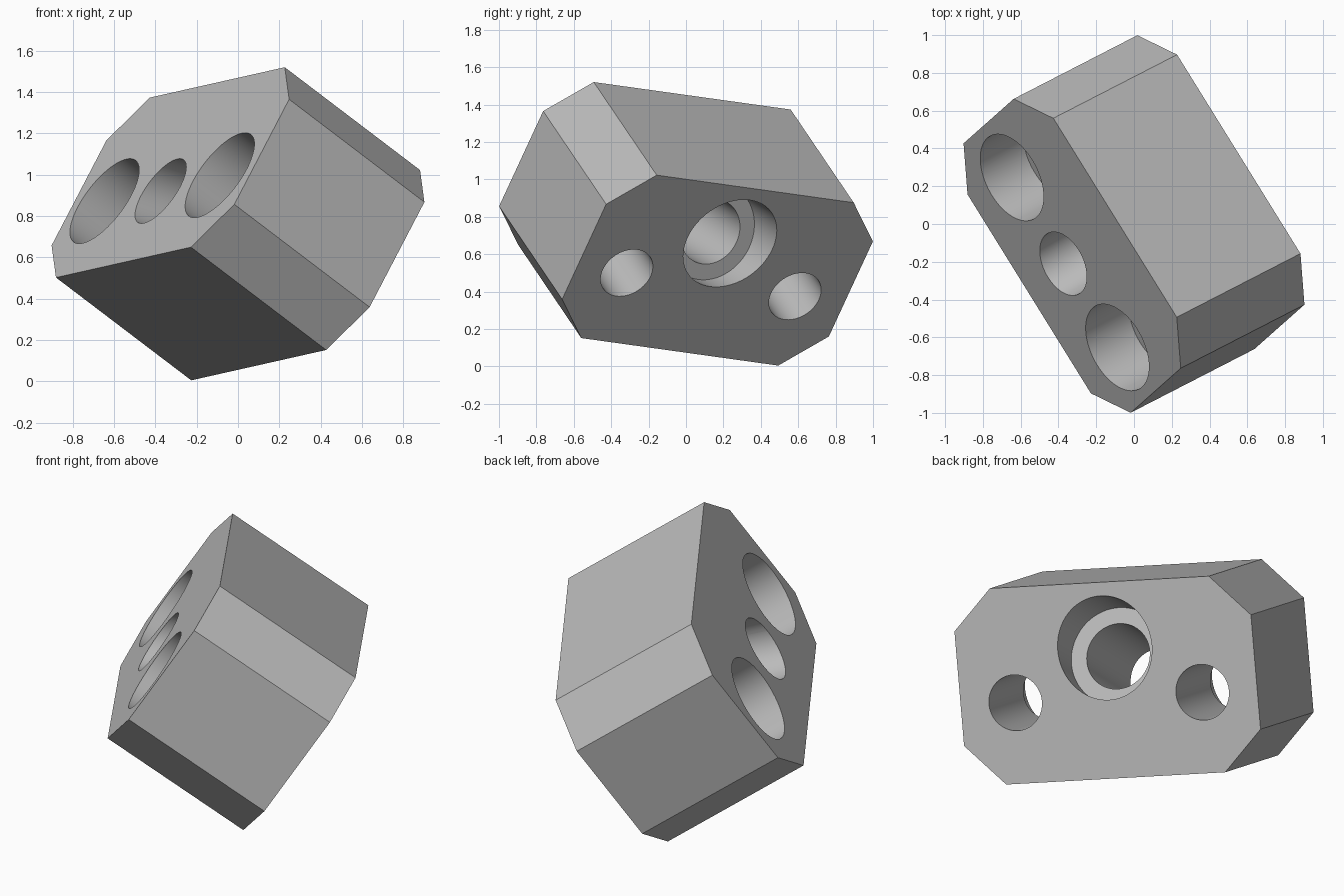
import bpy
import math
from mathutils import Matrix, Vector

cube = bpy.data.objects.get("Cube")
if cube:
    bpy.data.objects.remove(cube, do_unlink=True)

# Block size: long side, short side, thickness, corner chamfer
LONG, SHORT, THICK, CHAMFER = 1.69, 1.062, 0.889, 0.221
HALF = THICK / 2

grey = bpy.data.materials.new("plain_grey")
grey.use_nodes = True
grey.diffuse_color = (0.5, 0.5, 0.5, 1)
grey.node_tree.nodes["Principled BSDF"].inputs["Base Color"].default_value = (0.5, 0.5, 0.5, 1)


def chamfered_block():
    """Octagonal plate, thick along its local z."""
    a, b, c = LONG / 2, SHORT / 2, CHAMFER
    outline = [(a, b - c), (a - c, b), (c - a, b), (-a, b - c),
               (-a, c - b), (c - a, -b), (a - c, -b), (a, c - b)]
    n = len(outline)
    verts = [(x, y, z) for z in (-HALF, HALF) for x, y in outline]
    faces = [tuple(reversed(range(n))), tuple(range(n, 2 * n))]
    faces += [(i, (i + 1) % n, (i + 1) % n + n, i + n) for i in range(n)]
    mesh = bpy.data.meshes.new("drilled_block")
    mesh.from_pydata(verts, [], faces)
    mesh.materials.append(grey)
    block = bpy.data.objects.new("drilled_block", mesh)
    bpy.context.collection.objects.link(block)
    return block


def drill(block, start, end, radius):
    """Cut a round bore between two local points."""
    start, end = Vector(start), Vector(end)
    axis = end - start
    bpy.ops.mesh.primitive_cylinder_add(vertices=72, radius=radius, depth=axis.length,
                                        location=(start + end) / 2)
    cutter = bpy.context.object
    cutter.name = "bore_cutter"
    cutter.hide_render = True
    cutter.rotation_euler = axis.to_track_quat("Z", "Y").to_euler()
    cutter.data.materials.append(grey)
    mod = block.modifiers.new("bore", "BOOLEAN")
    mod.object = cutter
    mod.operation = "DIFFERENCE"
    mod.solver = "EXACT"
    bpy.context.view_layer.objects.active = block
    bpy.ops.object.modifier_apply(modifier=mod.name)
    bpy.data.objects.remove(cutter, do_unlink=True)


block = chamfered_block()

# Pair of straight counterbored holes
for x in (-0.533, 0.533):
    drill(block, (x, -0.093, HALF - 0.31), (x, -0.093, HALF + 0.2), 0.248)
    drill(block, (x, -0.093, -HALF - 0.2), (x, -0.093, HALF), 0.151)

# Slanted middle hole, counterbored from the other side
mouth = Vector((0, 0.176, -HALF))
slant = (Vector((0, -0.11, HALF)) - mouth).normalized()
drill(block, mouth - slant * 0.3, mouth + slant * 0.22, 0.268)
drill(block, mouth, mouth + slant * 1.3, 0.18)

# Tilt the block so that it stands on one corner
normal = Vector((-0.737, -0.379, 0.56)).normalized()
along = Vector((0.526, -0.843, 0.116))
along = (along - normal * along.dot(normal)).normalized()
across = normal.cross(along)
turn = Matrix((along, across, normal)).transposed().to_4x4()
block.data.transform(Matrix.Translation((0, 0, 0.7625)) @ turn)

bpy.ops.object.select_all(action="DESELECT")
block.select_set(True)
bpy.context.view_layer.objects.active = block
bpy.ops.object.shade_smooth_by_angle(angle=math.radians(30))
